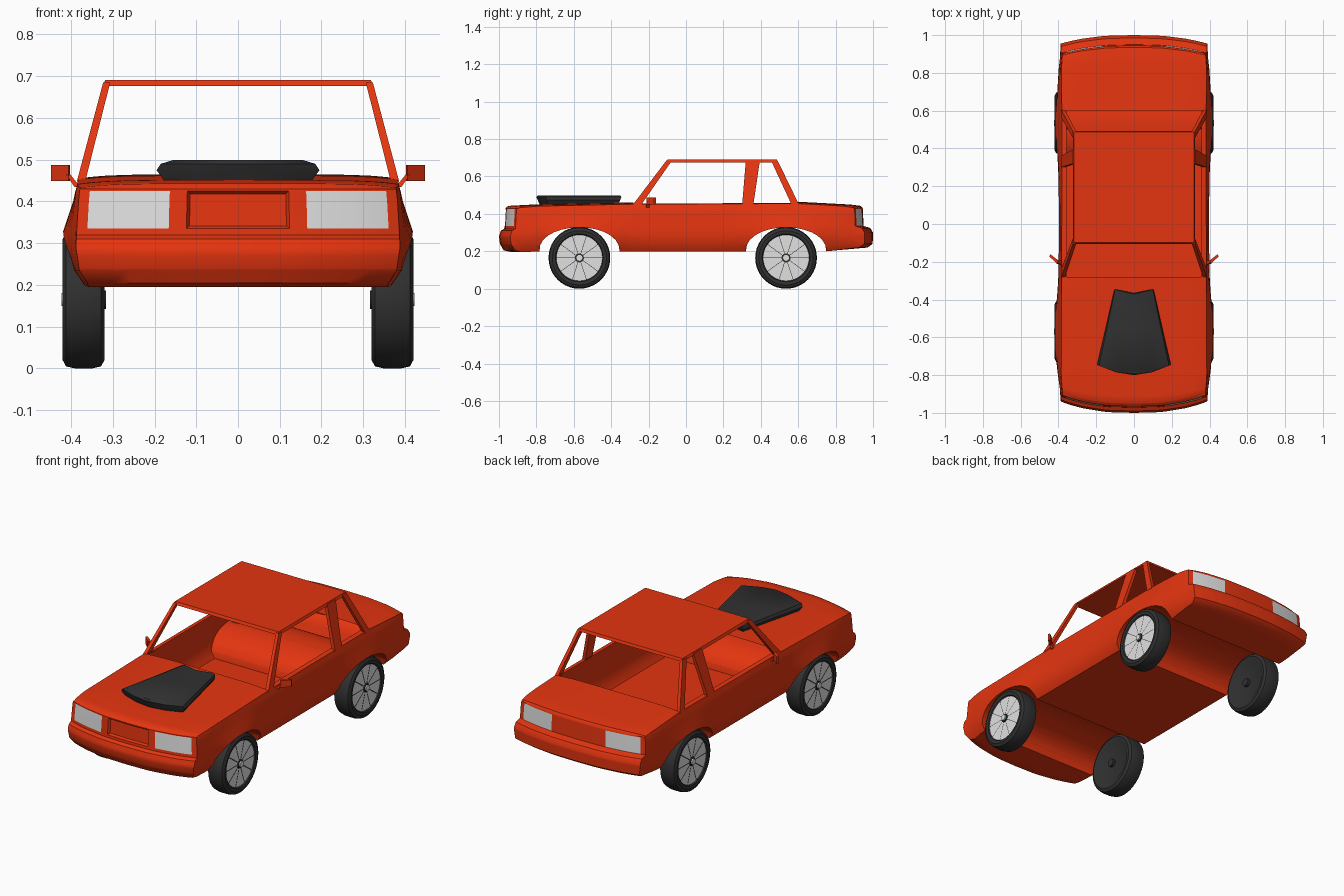
import bpy, bmesh, math
from mathutils import Vector

cube = bpy.data.objects.get("Cube")
if cube:
    bpy.data.objects.remove(cube, do_unlink=True)


def material(name, color):
    m = bpy.data.materials.new(name)
    m.use_nodes = True
    m.diffuse_color = (*color, 1)
    bsdf = m.node_tree.nodes["Principled BSDF"]
    bsdf.inputs["Base Color"].default_value = (*color, 1)
    bsdf.inputs["Roughness"].default_value = 0.5
    return m


RED = material("red paint", (0.78, 0.035, 0.005))
DARK = material("dark rubber", (0.03, 0.03, 0.03))
LIGHT = material("light grey", (0.75, 0.75, 0.75))


def finish(name, bm, mats, angle=35):
    me = bpy.data.meshes.new(name)
    bm.to_mesh(me)
    bm.free()
    ob = bpy.data.objects.new(name, me)
    bpy.context.scene.collection.objects.link(ob)
    for m in mats:
        me.materials.append(m)
    bpy.ops.object.select_all(action="DESELECT")
    ob.select_set(True)
    bpy.context.view_layer.objects.active = ob
    bpy.ops.object.shade_smooth_by_angle(angle=math.radians(angle))
    return ob


def loft(name, rings, mat, side=1, angle=35):
    """Skin a list of equal rings and cap both ends."""
    bm = bmesh.new()
    rows = [[bm.verts.new((p[0] * side, p[1], p[2])) for p in r] for r in rings]
    n = len(rows[0])
    for a, b in zip(rows, rows[1:]):
        for i in range(n):
            j = (i + 1) % n
            bm.faces.new((a[i], a[j], b[j], b[i]))
    bm.faces.new(rows[0])
    bm.faces.new(rows[-1])
    bmesh.ops.recalc_face_normals(bm, faces=bm.faces[:])
    return finish(name, bm, [mat], angle)


def interp(table, v):
    for (a, fa), (b, fb) in zip(table, table[1:]):
        if v <= b:
            t = max(0, (v - a) / (b - a))
            return fa + (fb - fa) * t
    return table[-1][1]


# Body shell: side profile with wheel arches, drawn across the width
FRONT_Y, REAR_Y = -0.57, 0.535
OPEN_U = 0.935


def arch(cy):
    n = 14
    return [(cy + 0.215 * math.cos(math.pi * i / n),
             0.2 + 0.128 * math.sin(math.pi * i / n) ** 0.9) for i in range(n + 1)]


profile = [(-0.93, 0.195), (-0.975, 0.205), (-0.995, 0.24), (-1.0, 0.28),
           (-0.99, 0.31), (-0.972, 0.32), (-0.966, 0.43), (-0.95, 0.443),
           (-0.8, 0.451), (-0.28, 0.462), (0.6, 0.465), (0.88, 0.45),
           (0.935, 0.443), (0.945, 0.43), (0.95, 0.335), (0.985, 0.325),
           (1.0, 0.3), (0.998, 0.24), (0.97, 0.22), (0.8, 0.205)]
profile += arch(REAR_Y) + arch(FRONT_Y)

bm = bmesh.new()
cap = bm.faces.new([bm.verts.new((-1, y, z)) for y, z in profile])
ext = bmesh.ops.extrude_face_region(bm, geom=[cap], use_keep_orig=True)
for v in ext["geom"]:
    if isinstance(v, bmesh.types.BMVert):
        v.co.x = 1
bmesh.ops.recalc_face_normals(bm, faces=bm.faces[:])


def slices(axis, values):
    for val in values:
        co, no = Vector((0, 0, 0)), Vector((0, 0, 0))
        co[axis], no[axis] = val, 1
        bmesh.ops.bisect_plane(bm, geom=bm.verts[:] + bm.edges[:] + bm.faces[:],
                               dist=0.0005, plane_co=co, plane_no=no)


half = (0.32, 0.43, 0.7, 0.84, OPEN_U)
slices(0, [0] + [s * u for u in half for s in (-1, 1)])
slices(2, (0.235, 0.27, 0.29, 0.335, 0.37, 0.4, 0.425, 0.44))
slices(1, [-0.91 + 0.07 * i for i in range(27)])
bm.normal_update()

# Window opening, lamps and grille chosen by position
opening, grille = [], []
for f in bm.faces:
    c, n = f.calc_center_median(), f.normal
    if n.z > 0.9 and c.z > 0.455 and -0.28 < c.y < 0.6 and abs(c.x) < OPEN_U:
        opening.append(f)
    if abs(n.y) > 0.9 and abs(c.y) > 0.93 and 0.334 < c.z < 0.426:
        if 0.43 < abs(c.x) < OPEN_U:
            f.material_index = 1
        elif abs(c.x) < 0.32 and c.y < 0:
            grille.append(f)

# Rounded sides, flared wheel arches, bowed ends and crowned hood
width = [(0.195, 0.365), (0.235, 0.39), (0.29, 0.398), (0.4, 0.392),
         (0.44, 0.388), (0.465, 0.382)]
for v in bm.verts:
    u, y, z = v.co
    t = min(1, max(0, (abs(y) - 0.78) / 0.17))
    w = interp(width, z) - 0.01 * t * t
    for cy, amount in ((FRONT_Y, 0.028), (REAR_Y, 0.02)):
        bulge = max(0, 1 - abs(z - 0.31) / 0.1)
        w += amount * bulge * math.exp(-((y - cy) / 0.2) ** 2)
    bow = 0.06 if y < 0 else 0.045
    v.co.x = u * w
    v.co.y = y - math.copysign(bow * t * abs(u) ** 2.5, y)
    if z > 0.435:
        v.co.z = z - 0.01 * u ** 6

bmesh.ops.delete(bm, geom=opening, context="FACES")
bmesh.ops.inset_region(bm, faces=grille, thickness=0.007, depth=-0.012,
                       use_even_offset=True)
finish("body_shell", bm, [RED, LIGHT], 40)


# Roof and pillars
def box_ring(x0, x1, y0, y1, z):
    return [(x0, y0, z), (x1, y0, z), (x1, y1, z), (x0, y1, z)]


loft("roof", [box_ring(-0.324, 0.324, -0.105, 0.492, 0.676),
              box_ring(-0.318, 0.318, -0.098, 0.486, 0.691)], RED, angle=30)

pillars = {"front_pillar": (-0.285, -0.24, -0.105, -0.075),
           "middle_pillar": (0.30, 0.36, 0.32, 0.395),
           "rear_pillar": (0.565, 0.605, 0.455, 0.49)}
for name, (b0, b1, t0, t1) in pillars.items():
    for side, label in ((1, "left"), (-1, "right")):
        loft(f"{label}_{name}", [box_ring(0.366, 0.386, b0, b1, 0.448),
                                 box_ring(0.306, 0.323, t0, t1, 0.685)],
             RED, side, 30)

# Hood scoop
half_outline = [(0.1, -0.785), (0.195, -0.75), (0.15, -0.55), (0.105, -0.345)]
outline = [(0, -0.8)] + half_outline + [(0, -0.365)]
outline += [(-x, y) for x, y in reversed(half_outline)]
levels = [(0.448, 0.9, 0.92), (0.475, 1, 0.97), (0.49, 0.95, 1), (0.499, 0.8, 0.97)]
loft("hood_scoop", [[(x * sx, -0.57 + (y + 0.57) * sy, z) for x, y in outline]
                    for z, sx, sy in levels], DARK)

# Door mirrors
for side, label in ((1, "left"), (-1, "right")):
    loft(f"{label}_mirror", [
        [(0.406, -0.212, z0), (0.448, -0.172, z0), (0.443, -0.16, z0), (0.402, -0.192, z0)]
        for z0 in (0.449, 0.487)], RED, side, 30)
    loft(f"{label}_mirror_arm", [box_ring(0.378, 0.392, -0.215, -0.195, 0.435),
                                 box_ring(0.402, 0.412, -0.208, -0.192, 0.465)],
         RED, side, 30)

# Wheels
RADIUS, TRACK = 0.165, 0.37


def circle(x, r, cy, n=40):
    return [(TRACK + x, cy + r * math.cos(2 * math.pi * i / n),
             RADIUS + r * math.sin(2 * math.pi * i / n)) for i in range(n)]


tire = [(-0.038, 0.11), (-0.047, 0.125), (-0.05, 0.145), (-0.042, 0.16),
        (-0.02, RADIUS), (0.02, RADIUS), (0.042, 0.16), (0.05, 0.145),
        (0.047, 0.128), (0.038, 0.122)]


def rim_panels(name, side, cy, count=10, steps=4):
    """Thin wedge plates separated by dark radial gaps."""
    b = bmesh.new()
    for k in range(count):
        rows = []
        for r in (0.024, 0.123):
            gap = 0.0013 / r
            a0 = 2 * math.pi * k / count + gap
            span = 2 * math.pi / count - 2 * gap
            rows.append([b.verts.new((side * (TRACK + 0.042),
                                      cy + r * math.cos(a0 + span * i / steps),
                                      RADIUS + r * math.sin(a0 + span * i / steps)))
                         for i in range(steps + 1)])
        for i in range(steps):
            quad = [rows[0][i], rows[1][i], rows[1][i + 1], rows[0][i + 1]]
            b.faces.new(quad if side > 0 else quad[::-1])
    finish(name, b, [LIGHT])


for cy, end in ((FRONT_Y, "front"), (REAR_Y, "rear")):
    for side, label in ((1, "left"), (-1, "right")):
        tag = f"{end}_{label}"
        loft(f"{tag}_tire", [circle(x, r, cy) for x, r in tire], DARK, side)
        rim_panels(f"{tag}_rim", side, cy)
        loft(f"{tag}_axle", [circle(x, 0.022, cy, 16) for x in (-0.054, 0.046)],
             DARK, side)
        loft(f"{tag}_hub", [circle(x, 0.016, cy, 16) for x in (0.04, 0.053)],
             LIGHT, side)
